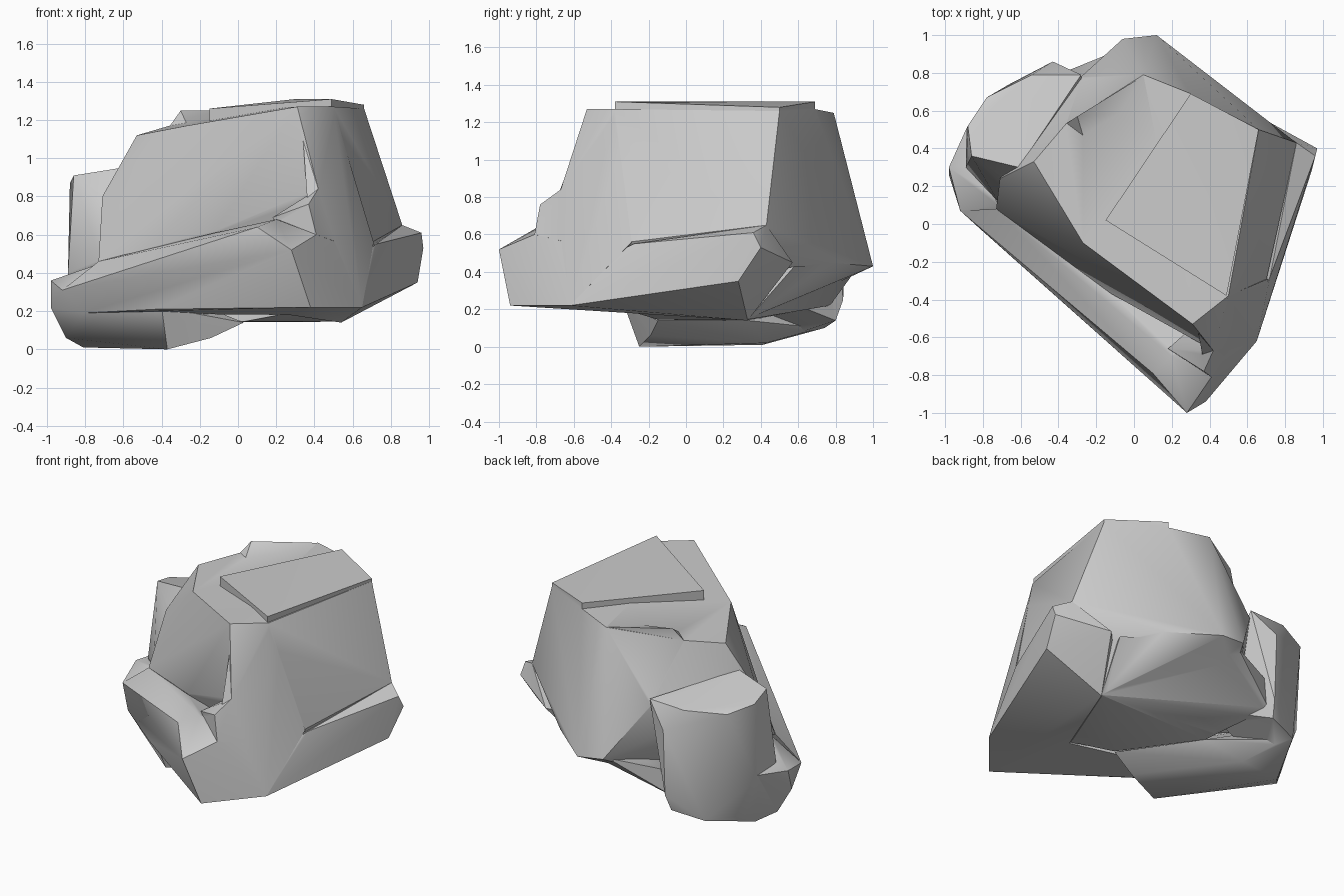
import bpy, bmesh
from math import radians


def chunk(name, corners):
    """Convex faceted stone chunk wrapped around its corner points."""
    bm = bmesh.new()
    for c in corners:
        bm.verts.new(c)
    bmesh.ops.convex_hull(bm, input=bm.verts[:])
    loose = [v for v in bm.verts if not v.link_faces]
    bmesh.ops.delete(bm, geom=loose, context='VERTS')
    bmesh.ops.dissolve_limit(bm, angle_limit=radians(2), verts=bm.verts[:], edges=bm.edges[:])
    bmesh.ops.recalc_face_normals(bm, faces=bm.faces[:])
    me = bpy.data.meshes.new(name)
    bm.to_mesh(me)
    bm.free()
    ob = bpy.data.objects.new(name, me)
    bpy.context.collection.objects.link(ob)
    return ob


# Main block: sloping top, tall sides, undercut base
rock = chunk("rock", [
    (0.31, -0.53, 1.27), (0.50, -0.38, 1.27), (0.66, 0.50, 1.26), (0.30, 0.69, 1.27),
    (-0.27, -0.10, 1.17), (-0.53, 0.33, 1.12), (-0.36, 0.53, 1.17), (0.05, 0.79, 1.25),
    (-0.61, 0.30, 0.97), (-0.71, 0.24, 0.80),
    (0.42, -0.67, 0.84), (-0.12, -0.37, 0.62), (-0.73, 0.08, 0.46), (0.86, 0.43, 0.65),
    (0.70, -0.30, 0.56), (0.41, 0.77, 0.45), (0.12, 1.00, 0.43), (-0.06, 0.98, 0.45),
    (-0.28, 0.78, 0.80), (0.54, 0.33, 0.15), (-0.30, 0.40, 0.15), (0.27, -0.35, 0.19)])

# Thin raised layer on the top
top_slab = chunk("top_slab", [
    (x, y, z - d) for d in (0, 0.12) for x, y, z in
    [(-0.15, 0.02, 1.26), (0.49, -0.38, 1.31), (0.66, 0.50, 1.28), (0.30, 0.69, 1.31)]])

# Low ridge on the back edge of the top
top_ridge = chunk("top_ridge", [
    (-0.36, 0.53, 1.165), (-0.30, 0.57, 1.25), (0.05, 0.785, 1.25), (-0.25, 0.40, 1.14),
    (0.10, 0.60, 1.20), (-0.10, 0.60, 1.05)])

# Front shelf with its pointed corner
front_shelf = chunk("front_shelf", [
    (-0.12, -0.37, 0.61), (0.20, -0.70, 0.68), (0.10, -0.79, 0.64), (0.28, -1.00, 0.52),
    (0.41, -0.81, 0.60), (0.38, -0.94, 0.22), (0.65, -0.62, 0.22), (-0.43, -0.35, 0.21),
    (-0.81, -0.03, 0.19), (-0.92, 0.07, 0.31), (-0.73, 0.08, 0.46), (0.27, -0.30, 0.18),
    (0.66, -0.40, 0.56)])

# Small knob above the front corner
front_knob = chunk("front_knob", [
    (0.42, -0.67, 0.84), (0.37, -0.78, 0.76), (0.18, -0.66, 0.69), (0.41, -0.81, 0.60),
    (0.28, -0.66, 0.52), (0.55, -0.60, 0.55), (0.36, -0.50, 0.80)])

# Buttress carrying the right face down to the front corner
corner_buttress = chunk("corner_buttress", [
    (0.33, -0.52, 1.25), (0.50, -0.38, 1.26), (0.42, -0.67, 0.84), (0.41, -0.72, 0.60),
    (0.40, -0.90, 0.23), (0.65, -0.62, 0.22), (0.71, -0.29, 0.56), (0.40, -0.30, 0.50)])

# Ledge along the right side
right_ledge = chunk("right_ledge", [
    (0.86, 0.43, 0.65), (0.96, 0.36, 0.61), (0.97, 0.40, 0.53), (0.94, 0.28, 0.35),
    (0.65, -0.62, 0.22), (0.72, -0.28, 0.55), (0.38, -0.94, 0.22), (0.54, 0.33, 0.14),
    (0.66, 0.57, 0.45), (0.30, 0.20, 0.30), (0.27, -0.30, 0.18)])

# Left lobe with a flat top
left_lobe = chunk("left_lobe", [
    (-0.88, 0.52, 0.87), (-0.86, 0.36, 0.91), (-0.61, 0.30, 0.95), (-0.70, 0.25, 0.80),
    (-0.78, 0.67, 0.83), (-0.54, 0.79, 0.84), (-0.28, 0.79, 0.85), (-0.43, 0.86, 0.70),
    (-0.43, 0.84, 0.25), (-0.89, 0.50, 0.35), (-0.89, 0.30, 0.40), (-0.72, 0.12, 0.47),
    (-0.66, 0.74, 0.10), (-0.45, 0.80, 0.14), (-0.25, 0.40, 0.30), (-0.81, 0.41, 0.01)])

# Foot the stone rests on
foot = chunk("foot", [
    (-0.98, 0.30, 0.36), (-0.98, 0.26, 0.22), (-0.92, 0.07, 0.31), (-0.89, 0.50, 0.38),
    (-0.90, 0.30, 0.06), (-0.81, 0.41, 0.01), (-0.37, -0.25, 0.00), (-0.81, -0.03, 0.19),
    (-0.66, 0.72, 0.10), (-0.52, 0.43, 0.02), (-0.14, -0.19, 0.06), (0.03, -0.15, 0.14),
    (-0.30, 0.33, 0.14), (-0.72, 0.10, 0.45), (-0.40, -0.33, 0.22)])

# Sloping underside joining the foot to the overhanging back
underside = chunk("underside", [
    (-0.30, 0.33, 0.14), (0.03, -0.15, 0.145), (0.54, 0.33, 0.145), (0.60, 0.58, 0.43),
    (0.10, 0.93, 0.44), (-0.06, 0.93, 0.44), (-0.38, 0.80, 0.40), (-0.44, 0.77, 0.22),
    (0.27, -0.30, 0.19)])

# Fuse all chunks into one stone
bpy.context.view_layer.objects.active = rock
for part in (top_slab, top_ridge, front_shelf, front_knob, corner_buttress,
             right_ledge, left_lobe, foot, underside):
    mod = rock.modifiers.new("fuse", 'BOOLEAN')
    mod.operation = 'UNION'
    mod.solver = 'EXACT'
    mod.object = part
    bpy.ops.object.modifier_apply(modifier=mod.name)
    bpy.data.objects.remove(part)

bpy.ops.object.select_all(action='DESELECT')
rock.select_set(True)
bpy.ops.object.shade_smooth_by_angle(angle=radians(35))
